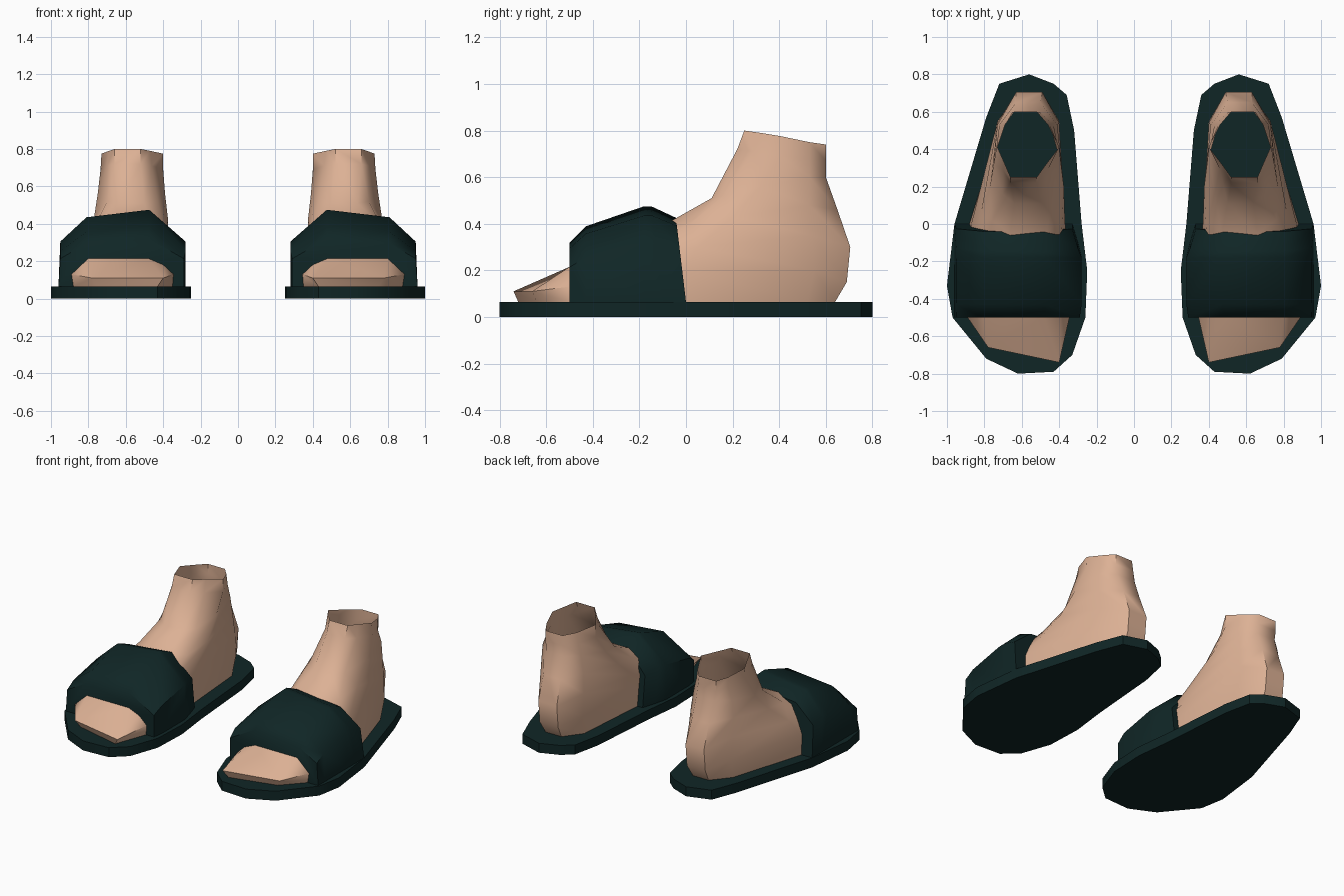
import bpy
import bmesh
import math

# Remove the default object
if "Cube" in bpy.data.objects:
    bpy.data.objects.remove(bpy.data.objects["Cube"], do_unlink=True)


def make_material(name, colour):
    material = bpy.data.materials.new(name)
    material.use_nodes = True
    material.diffuse_color = (*colour, 1)
    bsdf = material.node_tree.nodes["Principled BSDF"]
    bsdf.inputs["Base Color"].default_value = (*colour, 1)
    return material


skin = make_material("warm skin", (0.72, 0.44, 0.30))
green = make_material("dark green rubber", (0.005, 0.019, 0.019))


def loft(name, rings, material, sign, cap_start, cap_end, angle):
    """Join closed rings of points into a surface, mirrored in x when sign is -1."""
    bm = bmesh.new()
    rows = [[bm.verts.new((sign * x, y, z)) for x, y, z in ring] for ring in rings]
    for low, high in zip(rows, rows[1:]):
        for i in range(len(low)):
            j = (i + 1) % len(low)
            bm.faces.new((low[i], low[j], high[j], high[i]))
    if cap_start:
        bm.faces.new(rows[0])
    if cap_end:
        bm.faces.new(rows[-1])
    bmesh.ops.recalc_face_normals(bm, faces=bm.faces[:])
    mesh = bpy.data.meshes.new(name)
    bm.to_mesh(mesh)
    bm.free()
    mesh.materials.append(material)
    obj = bpy.data.objects.new(name, mesh)
    bpy.context.collection.objects.link(obj)
    bpy.ops.object.select_all(action="DESELECT")
    obj.select_set(True)
    bpy.context.view_layer.objects.active = obj
    bpy.ops.object.shade_smooth_by_angle(angle=math.radians(angle))
    return obj


# Sole outline and thickness
sole_top = 0.065
sole_outline = [
    (0.56, 0.8), (0.72, 0.75), (0.79, 0.57), (0.96, 0), (1, -0.33),
    (0.97, -0.5), (0.79, -0.72), (0.62, -0.8), (0.43, -0.79), (0.33, -0.7),
    (0.26, -0.5), (0.25, -0.25), (0.28, 0), (0.32, 0.5), (0.36, 0.69), (0.43, 0.75),
]
sole_rings = [[(x, y, z) for x, y in sole_outline] for z in (0, sole_top)]

# Strap arch, then its stations along the foot: y, height factor, inner edge shift
arch = [(0.28, 0), (0.28, 0.24), (0.475, 0.41), (0.81, 0.37), (0.95, 0.24), (0.96, 0)]
stations = [(-0.5, 0.62, 0.01), (-0.43, 0.79, 0), (-0.18, 1, 0), (-0.1, 1, 0.02), (0, 0.88, 0.05)]


def strap_ring(y, height, shift):
    lean = 0.12 if y > -0.15 else 0
    return [(x + (shift if x < 0.4 else 0), y - lean * h * height, sole_top + h * height)
            for x, h in arch]


strap_rings = [strap_ring(*station) for station in stations]

# Foot levels from the sole up; each runs front to back as y, z, inner x, outer x
foot_levels = [
    [(-0.72, sole_top, 0.43, 0.75), (-0.5, sole_top, 0.35, 0.88), (0, sole_top, 0.37, 0.88),
     (0.52, sole_top, 0.41, 0.72), (0.64, sole_top, 0.5, 0.62)],
    [(-0.74, 0.11, 0.4, 0.78), (-0.5, 0.13, 0.345, 0.89), (0, 0.2, 0.37, 0.87),
     (0.55, 0.2, 0.4, 0.73), (0.69, 0.15, 0.49, 0.63)],
    [(-0.5, 0.215, 0.48, 0.8), (-0.3, 0.24, 0.4, 0.86), (0.05, 0.3, 0.37, 0.82),
     (0.54, 0.35, 0.4, 0.73), (0.705, 0.3, 0.49, 0.63)],
    [(-0.05, 0.42, 0.47, 0.66), (0.02, 0.4, 0.4, 0.76), (0.2, 0.43, 0.375, 0.77),
     (0.53, 0.48, 0.41, 0.73), (0.65, 0.46, 0.5, 0.63)],
    [(0.11, 0.51, 0.5, 0.64), (0.16, 0.52, 0.43, 0.7), (0.32, 0.56, 0.39, 0.75),
     (0.53, 0.6, 0.43, 0.72), (0.6, 0.6, 0.5, 0.64)],
    [(0.22, 0.72, 0.52, 0.66), (0.29, 0.71, 0.46, 0.7), (0.41, 0.69, 0.4, 0.735),
     (0.53, 0.68, 0.45, 0.69), (0.6, 0.67, 0.51, 0.65)],
    [(0.25, 0.8, 0.52, 0.66), (0.32, 0.79, 0.47, 0.69), (0.41, 0.775, 0.4, 0.73),
     (0.53, 0.75, 0.46, 0.69), (0.6, 0.74, 0.52, 0.65)],
]


def foot_ring(level):
    # The little toe sits further back than the big toe
    inner = [(xi, y, z) for y, z, xi, xo in level]
    outer = [(xo, y + (0.08 if y < -0.6 else 0), z) for y, z, xi, xo in level]
    return inner + outer[::-1]


foot_rings = [foot_ring(level) for level in foot_levels]

# Build the pair
for side, sign in (("left", 1), ("right", -1)):
    loft(side + "_sole", sole_rings, green, sign, True, True, 30)
    loft(side + "_strap", strap_rings, green, sign, True, True, 50)
    loft(side + "_foot", foot_rings, skin, sign, False, False, 50)
